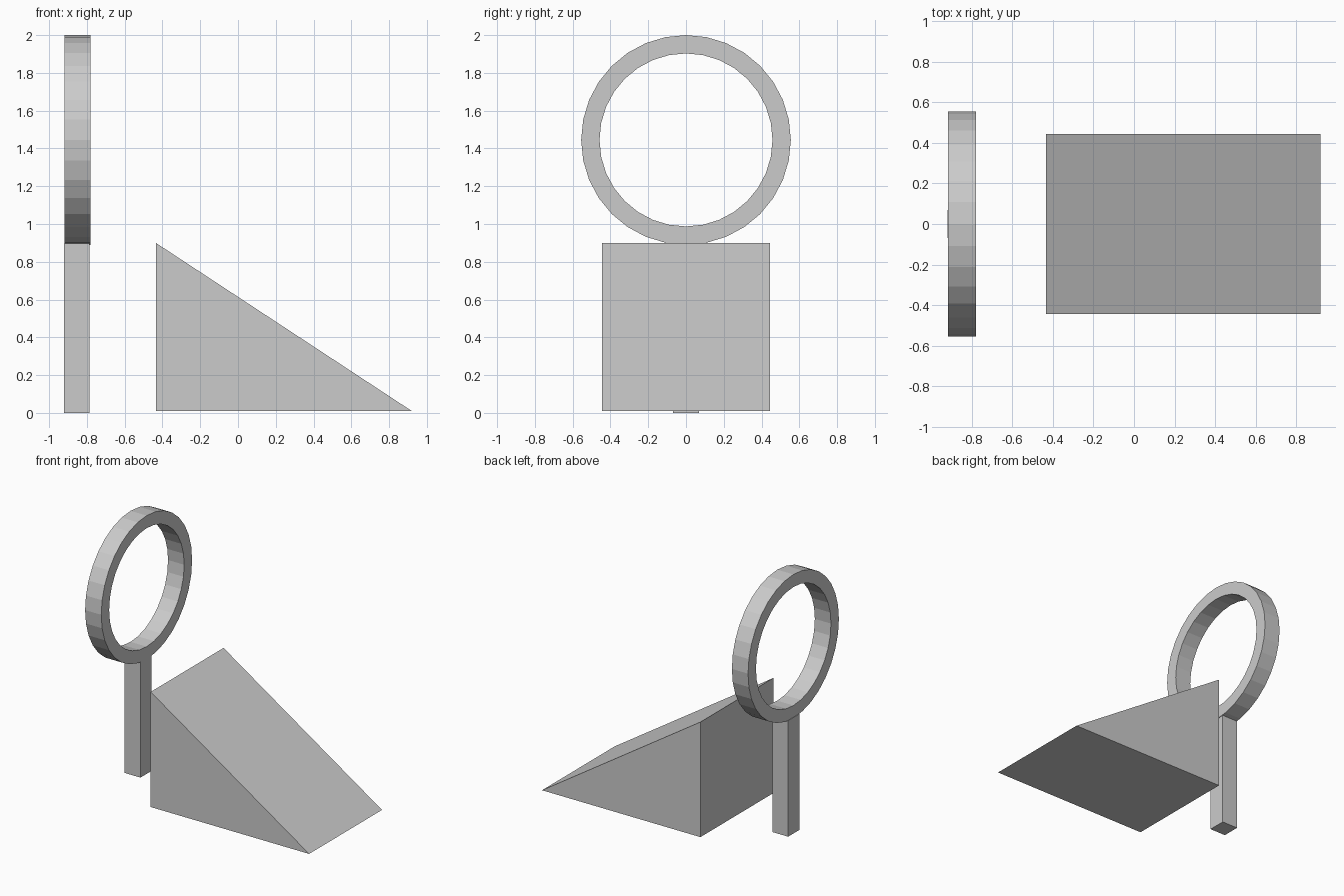
import bpy, bmesh, math

if "Cube" in bpy.data.objects:
    bpy.data.objects.remove(bpy.data.objects["Cube"])


def make_object(name, verts, faces):
    mesh = bpy.data.meshes.new(name)
    mesh.from_pydata(verts, [], faces)
    bm = bmesh.new()
    bm.from_mesh(mesh)
    bmesh.ops.recalc_face_normals(bm, faces=bm.faces)
    bm.to_mesh(mesh)
    bm.free()
    obj = bpy.data.objects.new(name, mesh)
    bpy.context.collection.objects.link(obj)
    return obj


def prism(name, profile, half_y):
    """Extrude an x-z profile symmetrically along y."""
    n = len(profile)
    verts = [(x, y, z) for y in (-half_y, half_y) for x, z in profile]
    faces = [tuple(range(n)), tuple(range(n, 2 * n))]
    faces += [(i, (i + 1) % n, n + (i + 1) % n, n + i) for i in range(n)]
    return make_object(name, verts, faces)


def ring(name, x0, x1, zc, r_out, r_in, sides):
    """Sweep a rectangular section around the x axis."""
    section = [(x0, r_out), (x1, r_out), (x1, r_in), (x0, r_in)]
    verts, faces = [], []
    for i in range(sides):
        a = 2 * math.pi * i / sides
        verts += [(x, r * math.sin(a), zc + r * math.cos(a)) for x, r in section]
        j = (i + 1) % sides
        faces += [(4 * i + k, 4 * i + (k + 1) % 4, 4 * j + (k + 1) % 4, 4 * j + k)
                  for k in range(4)]
    return make_object(name, verts, faces)


# Sloped ramp
prism("ramp", [(-0.435, 0.01), (0.92, 0.01), (-0.435, 0.9)], 0.445)

# Square post under the hoop
prism("post", [(-0.922, 0), (-0.786, 0), (-0.786, 0.897), (-0.922, 0.897)], 0.069)

# Upright hoop
ring("hoop", -0.919, -0.781, 1.445, 0.555, 0.458, 32)
